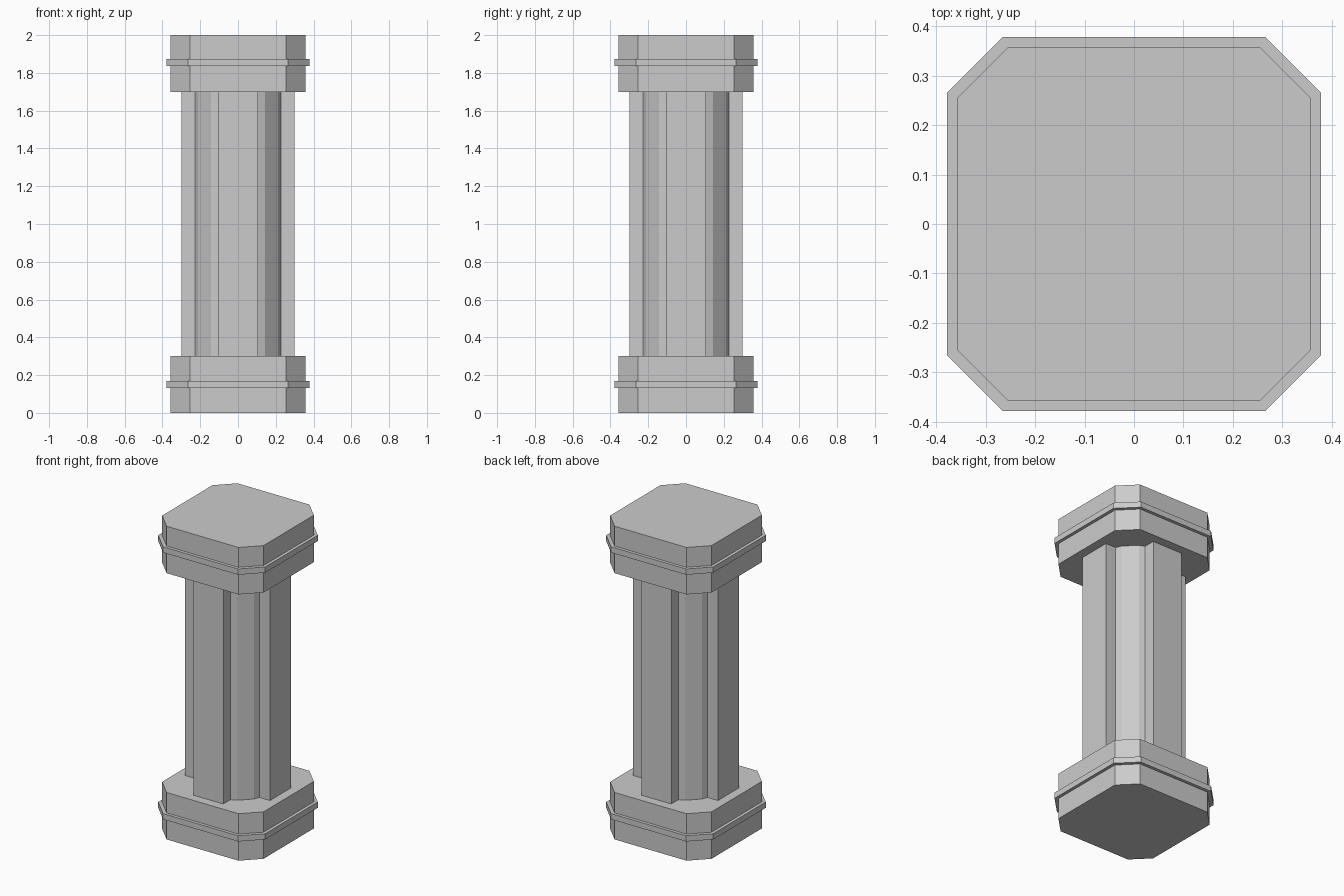
import bpy, bmesh
from math import cos, sin, pi

if "Cube" in bpy.data.objects:
    bpy.data.objects.remove(bpy.data.objects["Cube"])


def prism(name, outline, z0, z1):
    """Extrude a flat outline from z0 up to z1."""
    bm = bmesh.new()
    face = bm.faces.new([bm.verts.new((x, y, z0)) for x, y in outline])
    top = bmesh.ops.extrude_face_region(bm, geom=[face])
    verts = [g for g in top["geom"] if isinstance(g, bmesh.types.BMVert)]
    bmesh.ops.translate(bm, verts=verts, vec=(0, 0, z1 - z0))
    bmesh.ops.recalc_face_normals(bm, faces=bm.faces)
    mesh = bpy.data.meshes.new(name)
    bm.to_mesh(mesh)
    bm.free()
    obj = bpy.data.objects.new(name, mesh)
    bpy.context.collection.objects.link(obj)
    return obj


def turn_four(points):
    """Repeat a run of points on all four sides."""
    result = []
    for _ in range(4):
        result += points
        points = [(-y, x) for x, y in points]
    return result


def cut_square(half, corner):
    """Square with chamfered corners."""
    return turn_four([(half, -corner), (half, corner)])


# Base and capital blocks, each with a thin raised band
for part, z0, z1, b0, b1 in (("base", 0, 0.3, 0.133, 0.17),
                             ("capital", 1.7, 2.0, 1.836, 1.873)):
    prism(part + "_block", cut_square(0.358, 0.254), z0, z1)
    prism(part + "_band", cut_square(0.378, 0.265), b0, b1)

# Shaft: 16-sided core with a flat rib standing out on each side
R, RIB, OUT = 0.255, 0.106, 0.30
p = [(R * cos(a), R * sin(a)) for a in (pi / 16, 3 * pi / 16, 5 * pi / 16)]
t = (RIB - p[0][1]) / (p[1][1] - p[0][1])
root = p[0][0] + t * (p[1][0] - p[0][0])    # where the rib meets the core
side = [(root, -RIB), (OUT, -RIB), (OUT, RIB), (root, RIB), p[1], p[2]]
prism("shaft", turn_four(side), 0.3, 1.7)
